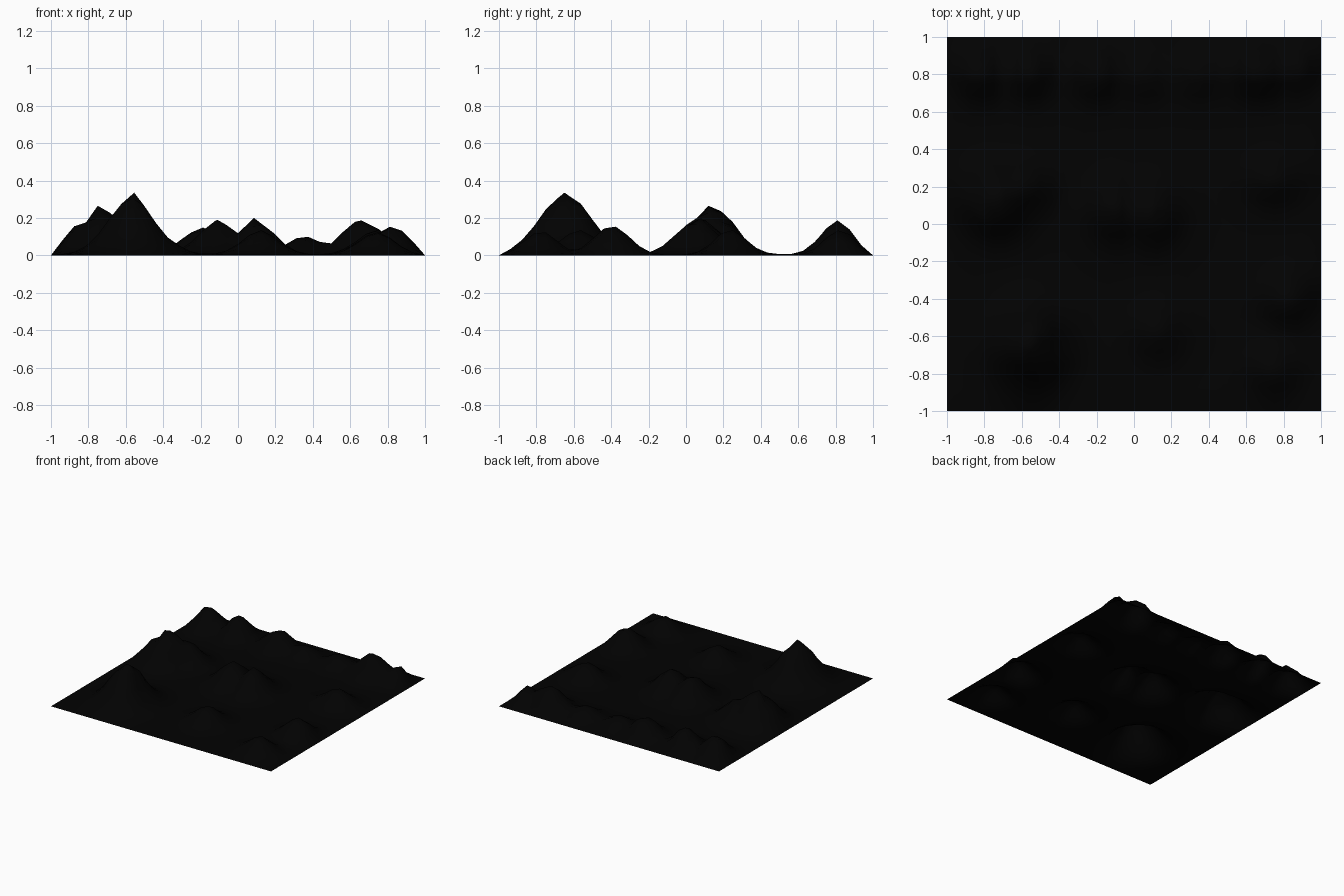
import bpy, bmesh, math
from mathutils import Vector, noise

# hills: x, y, height, radius x, radius y
HILLS = [
    (-0.56, -0.65, 0.33, 0.18, 0.19),   # main peak
    (-0.75, 0.13, 0.26, 0.17, 0.17),    # left peak
    (-0.60, 0.20, 0.17, 0.15, 0.13),
    (-0.10, 0.08, 0.18, 0.15, 0.16),    # central dome
    (0.10, 0.06, 0.18, 0.14, 0.16),
    (0.82, -0.40, 0.16, 0.13, 0.13),    # right hills
    (0.74, -0.78, 0.13, 0.13, 0.12),
    (0.75, 0.24, 0.13, 0.15, 0.12),
    (0.12, -0.58, 0.12, 0.14, 0.14),    # low front hill
    (-0.83, 0.80, 0.18, 0.13, 0.12),    # back ridge
    (-0.56, 0.81, 0.17, 0.12, 0.12),
    (-0.20, 0.80, 0.16, 0.13, 0.12),
    (0.05, 0.79, 0.09, 0.14, 0.11),
    (0.35, 0.80, 0.10, 0.14, 0.11),
    (0.66, 0.81, 0.185, 0.15, 0.12),
    (0.87, 0.82, 0.13, 0.09, 0.11),
]
# skyline limits seen from the front (x, z) and from the right (y, z)
FRONT = [(-1, 0), (-.95, .1), (-.87, .16), (-.8, .18), (-.75, .265), (-.68, .225),
         (-.555, .335), (-.49, .25), (-.41, .13), (-.37, .09), (-.3, .135), (-.24, .12),
         (-.11, .19), (-.04, .15), (.02, .145), (.085, .2), (.19, .12), (.23, .085),
         (.41, .125), (.48, .115), (.55, .175), (.66, .187), (.83, .15), (.91, .12), (1, 0)]
SIDE = [(-1, 0), (-.93, .065), (-.88, .09), (-.79, .22), (-.65, .335), (-.58, .3),
        (-.51, .22), (-.44, .19), (-.37, .165), (-.23, .12), (-.16, .14), (-.1, .12),
        (.05, .19), (.12, .265), (.26, .22), (.35, .15), (.42, .065), (.52, .065),
        (.6, .12), (.66, .15), (.81, .187), (.92, .12), (1, 0)]


def skyline(points, t):
    for (a, za), (b, zb) in zip(points, points[1:]):
        if t <= b:
            return za + (zb - za) * max(0, t - a) / (b - a)
    return 0.0


def height(x, y):
    hill = max(h * math.exp(-((x - cx) / rx) ** 2 - ((y - cy) / ry) ** 2)
               for cx, cy, h, rx, ry in HILLS)
    # valley floor stays close to flat, hillsides are rougher
    rough = noise.fractal(Vector((x * 4, y * 4, 2.3)), 1.0, 2.0, 3)
    z = hill * (1 + 0.15 * rough) + 0.004
    edge = min(1.0, (1 - max(abs(x), abs(y))) / 0.07)
    return max(0.0, min(z * edge, skyline(FRONT, x), skyline(SIDE, y)))


# terrain sheet, open underneath
bm = bmesh.new()
bmesh.ops.create_grid(bm, x_segments=32, y_segments=32, size=1.0)
for v in bm.verts:
    v.co.z = height(v.co.x, v.co.y)
# pin the summit heights lost between grid points
for px, py, pz in ((-0.555, -0.65, 0.335), (-0.75, 0.12, 0.265), (0.66, 0.81, 0.187),
                   (-0.11, 0.10, 0.19), (0.085, 0.08, 0.2)):
    v = min(bm.verts, key=lambda w: (w.co.x - px) ** 2 + (w.co.y - py) ** 2)
    v.co = (px, py, pz)
bmesh.ops.triangulate(bm, faces=bm.faces[:])
for f in bm.faces:
    f.smooth = True
mesh = bpy.data.meshes.new("terrain")
bm.to_mesh(mesh)
bm.free()

mat = bpy.data.materials.new("near black rock")
mat.diffuse_color = (0.0005, 0.0005, 0.0005, 1)
mesh.materials.append(mat)
bpy.context.collection.objects.link(bpy.data.objects.new("terrain", mesh))
